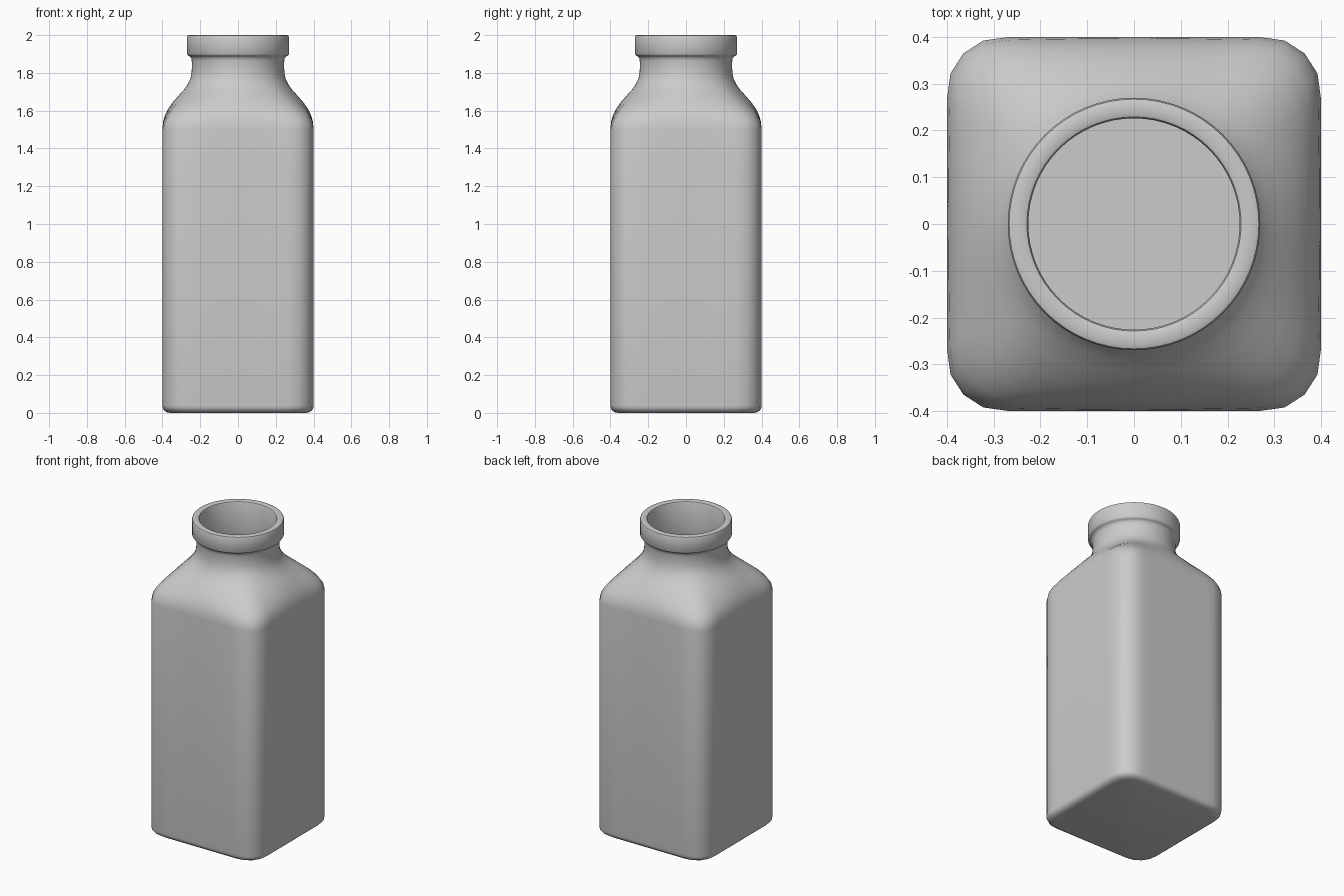
import bpy, bmesh, math

if "Cube" in bpy.data.objects:
    bpy.data.objects.remove(bpy.data.objects["Cube"])

SEG = 64
CORNER = 0.12 / 0.4   # corner radius relative to half width


def square_radius(a, h):
    """Polar radius of a rounded square with half width h."""
    c, s = abs(math.cos(a)), abs(math.sin(a))
    r = CORNER * h
    k = h - r
    d = h / max(c, s)
    if min(c, s) * d > k:            # inside the rounded corner
        b = k * (c + s)
        d = b + math.sqrt(b * b - 2 * k * k + r * r)
    return d


def smooth(t):
    t = min(max(t, 0), 1)
    return t * t * (3 - 2 * t)


def ring(bm, h, z):
    """Section blending from rounded square body to round neck."""
    t = smooth((z - 1.5) / 0.3)
    pts = []
    for i in range(SEG):
        a = 2 * math.pi * i / SEG
        r = square_radius(a, h) * (1 - t) + h * t
        pts.append(bm.verts.new((r * math.cos(a), r * math.sin(a), z)))
    return pts


# Outer wall: base, straight body, shoulder, neck, collar (half width, z)
shoulder = [(0.4, 1.50), (0.397, 1.54), (0.387, 1.575), (0.37, 1.61),
            (0.345, 1.645), (0.315, 1.68), (0.287, 1.71), (0.266, 1.74),
            (0.252, 1.77), (0.246, 1.80), (0.244, 1.83)]
outer = [(0.36, 0), (0.378, 0.004), (0.392, 0.014), (0.398, 0.026), (0.4, 0.04)]
outer += shoulder
outer += [(0.245, 1.865), (0.248, 1.88), (0.257, 1.889), (0.265, 1.892),
          (0.27, 1.9), (0.27, 1.99), (0.267, 1.997), (0.26, 2.0)]
# Mouth and inner wall
inner = [(0.236, 2.0), (0.229, 1.997), (0.226, 1.99), (0.226, 1.80)]
inner += [(h - 0.02, z - 0.012) for h, z in reversed(shoulder[:-2])]
inner += [(0.38, 0.05), (0.36, 0.02)]

bm = bmesh.new()
rings = [ring(bm, h, z) for h, z in outer + inner]
for lo, hi in zip(rings, rings[1:]):
    for i in range(SEG):
        j = (i + 1) % SEG
        bm.faces.new((lo[i], lo[j], hi[j], hi[i]))
bm.faces.new(rings[0][::-1])
bm.faces.new(rings[-1])
bmesh.ops.recalc_face_normals(bm, faces=bm.faces)

mesh = bpy.data.meshes.new("bottle")
bm.to_mesh(mesh)
bm.free()
bottle = bpy.data.objects.new("bottle", mesh)
bpy.context.collection.objects.link(bottle)
bpy.context.view_layer.objects.active = bottle
bottle.select_set(True)
bpy.ops.object.shade_smooth_by_angle(angle=math.radians(40))
